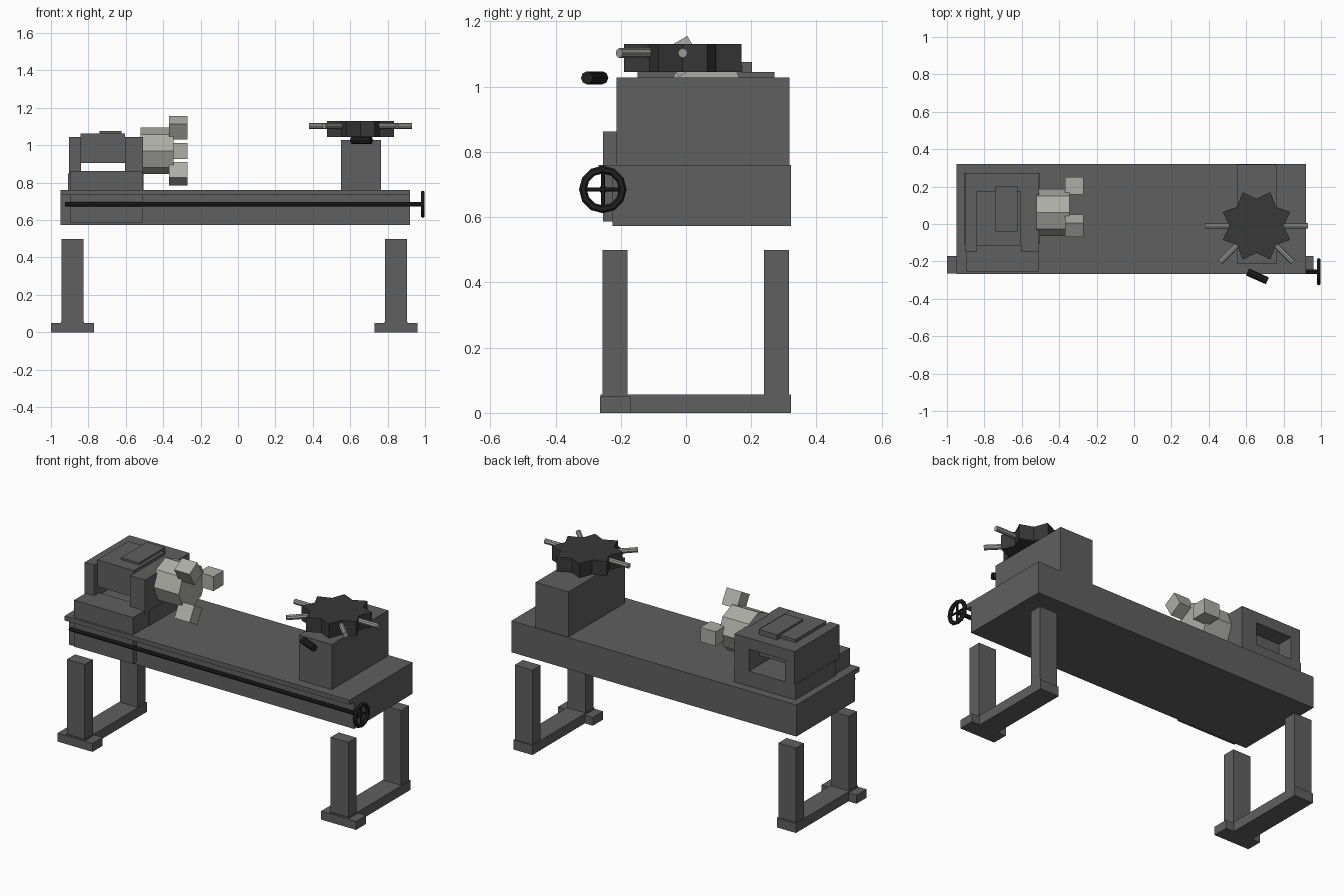
import bpy, bmesh, math
from mathutils import Vector, Matrix

if "Cube" in bpy.data.objects:
    bpy.data.objects.remove(bpy.data.objects["Cube"])


def material(name, value):
    m = bpy.data.materials.new(name)
    m.diffuse_color = (*value, 1)
    m.use_nodes = True
    m.node_tree.nodes["Principled BSDF"].inputs["Base Color"].default_value = m.diffuse_color
    return m


BODY = material("dark grey paint", (0.115, 0.115, 0.115))
STEEL = material("light steel", (0.42, 0.42, 0.39))
PIN = material("mid steel", (0.32, 0.32, 0.31))
BLACK = material("charcoal", (0.04, 0.04, 0.04))
RUBBER = material("black", (0.014, 0.014, 0.014))


def finish(name, bm, mat):
    bmesh.ops.recalc_face_normals(bm, faces=bm.faces)
    me = bpy.data.meshes.new(name)
    bm.to_mesh(me)
    bm.free()
    me.materials.append(mat)
    ob = bpy.data.objects.new(name, me)
    bpy.context.collection.objects.link(ob)
    return ob


def box(name, x, y, z, mat=BODY):
    """Box from (min, max) pairs on each axis."""
    bm = bmesh.new()
    bmesh.ops.create_cube(bm, size=1)
    for v in bm.verts:
        v.co = [lo + (c + 0.5) * (hi - lo) for c, (lo, hi) in zip(v.co, (x, y, z))]
    return finish(name, bm, mat)


def rod(name, a, b, r, mat, sides=8):
    """Cylinder between two points."""
    a, b = Vector(a), Vector(b)
    bm = bmesh.new()
    bmesh.ops.create_cone(bm, cap_ends=True, segments=sides, radius1=r, radius2=r, depth=(b - a).length)
    rot = (b - a).to_track_quat('Z', 'Y').to_matrix().to_4x4()
    bmesh.ops.transform(bm, matrix=Matrix.Translation((a + b) / 2) @ rot, verts=bm.verts)
    return finish(name, bm, mat)


# Bed with a front ledge
box("bed", (-0.95, 0.92), (-0.225, 0.322), (0.573, 0.76))
box("bed_ledge", (-0.95, 0.92), (-0.268, -0.2), (0.733, 0.76))

# Leg frames
for side, cx in (("left", -0.885), ("right", 0.845)):
    box(side + "_foot_bar", (cx - 0.062, cx + 0.062), (-0.262, 0.322), (0, 0.057))
    box(side + "_front_foot", (cx - 0.115, cx + 0.115), (-0.264, -0.17), (0, 0.05))
    for end, y in (("front", -0.218), ("back", 0.277)):
        box(f"{side}_{end}_leg", (cx - 0.058, cx + 0.058), (y - 0.038, y + 0.038), (0.05, 0.5))

# Headstock: apron, base, end blocks, gearbox and lid
box("headstock_apron", (-0.897, -0.51), (-0.255, -0.1), (0.587, 0.863))
box("headstock_base", (-0.908, -0.505), (-0.11, 0.272), (0.755, 0.85))
box("headstock_left_end", (-0.903, -0.84), (-0.148, 0.272), (0.845, 1.045))
box("headstock_right_end", (-0.605, -0.508), (-0.148, 0.272), (0.845, 1.045))
box("headstock_top", (-0.85, -0.6), (-0.1, 0.272), (0.98, 1.045))
box("gearbox", (-0.842, -0.603), (-0.115, 0.175), (0.905, 1.063))
box("gearbox_lid", (-0.74, -0.622), (-0.04, 0.203), (1.04, 1.075))

# Chuck with three jaws around its axis
AY, AZ = 0.062, 0.97
chuck = rod("chuck", (-0.52, AY, AZ), (-0.345, AY, AZ), 0.125, STEEL, 8)
for i in range(3):
    bm = bmesh.new()
    bmesh.ops.create_cube(bm, size=1)
    m = (Matrix.Translation((-0.32, AY, AZ)) @ Matrix.Rotation(math.radians(120 * i), 4, 'X')
         @ Matrix.Translation((0, 0.142, 0)) @ Matrix.Diagonal((0.1, 0.095, 0.085, 1)))
    bmesh.ops.transform(bm, matrix=m, verts=bm.verts)
    finish(f"chuck_jaw_{i + 1}", bm, STEEL)

# Tailstock block
box("tailstock", (0.55, 0.765), (-0.213, 0.317), (0.75, 1.028))

# Star-shaped turret
TX, TY = 0.655, -0.01
bm = bmesh.new()
ring = []
for i in range(16):
    r = 0.145 if i % 2 == 0 else 0.195
    a = i * math.pi / 8
    ring.append(bm.verts.new((TX + r * math.cos(a), TY + r * math.sin(a), 1.045)))
face = bm.faces.new(ring)
top = bmesh.ops.extrude_face_region(bm, geom=[face])
bmesh.ops.translate(bm, vec=(0, 0, 0.086), verts=[v for v in top["geom"] if isinstance(v, bmesh.types.BMVert)])
finish("turret", bm, BLACK)

# Tool pins in the turret notches
for i, deg in enumerate((0, 180, 225, 315)):
    d = Vector((math.cos(math.radians(deg)), math.sin(math.radians(deg)), 0))
    c = Vector((TX, TY, 1.103))
    rod(f"tool_pin_{i + 1}", c + d * 0.1, c + d * 0.275, 0.015, PIN)

# Loose grip in front of the tailstock
d = Vector((math.cos(math.radians(24)), -math.sin(math.radians(24)), 0)) * 0.058
c = Vector((0.66, -0.28, 1.027))
rod("grip", c - d, c + d, 0.02, RUBBER)

# Lead screw and handwheel
WY, WZ, WX = -0.255, 0.685, 0.988
rod("lead_screw", (-0.925, WY, WZ), (WX, WY, WZ), 0.012, RUBBER)
bm = bmesh.new()
N, M = 12, 6
rows = []
for i in range(N):
    a = 2 * math.pi * i / N
    row = []
    for j in range(M):
        b = 2 * math.pi * j / M
        r = 0.061 + 0.012 * math.cos(b)
        row.append(bm.verts.new((WX + 0.012 * math.sin(b), WY + r * math.cos(a), WZ + r * math.sin(a))))
    rows.append(row)
for i in range(N):
    for j in range(M):
        k, l = (i + 1) % N, (j + 1) % M
        bm.faces.new((rows[i][j], rows[k][j], rows[k][l], rows[i][l]))
finish("handwheel_rim", bm, RUBBER)
rod("handwheel_spoke_1", (WX, WY - 0.058, WZ), (WX, WY + 0.058, WZ), 0.006, RUBBER, 6)
rod("handwheel_spoke_2", (WX, WY, WZ - 0.058), (WX, WY, WZ + 0.058), 0.006, RUBBER, 6)
